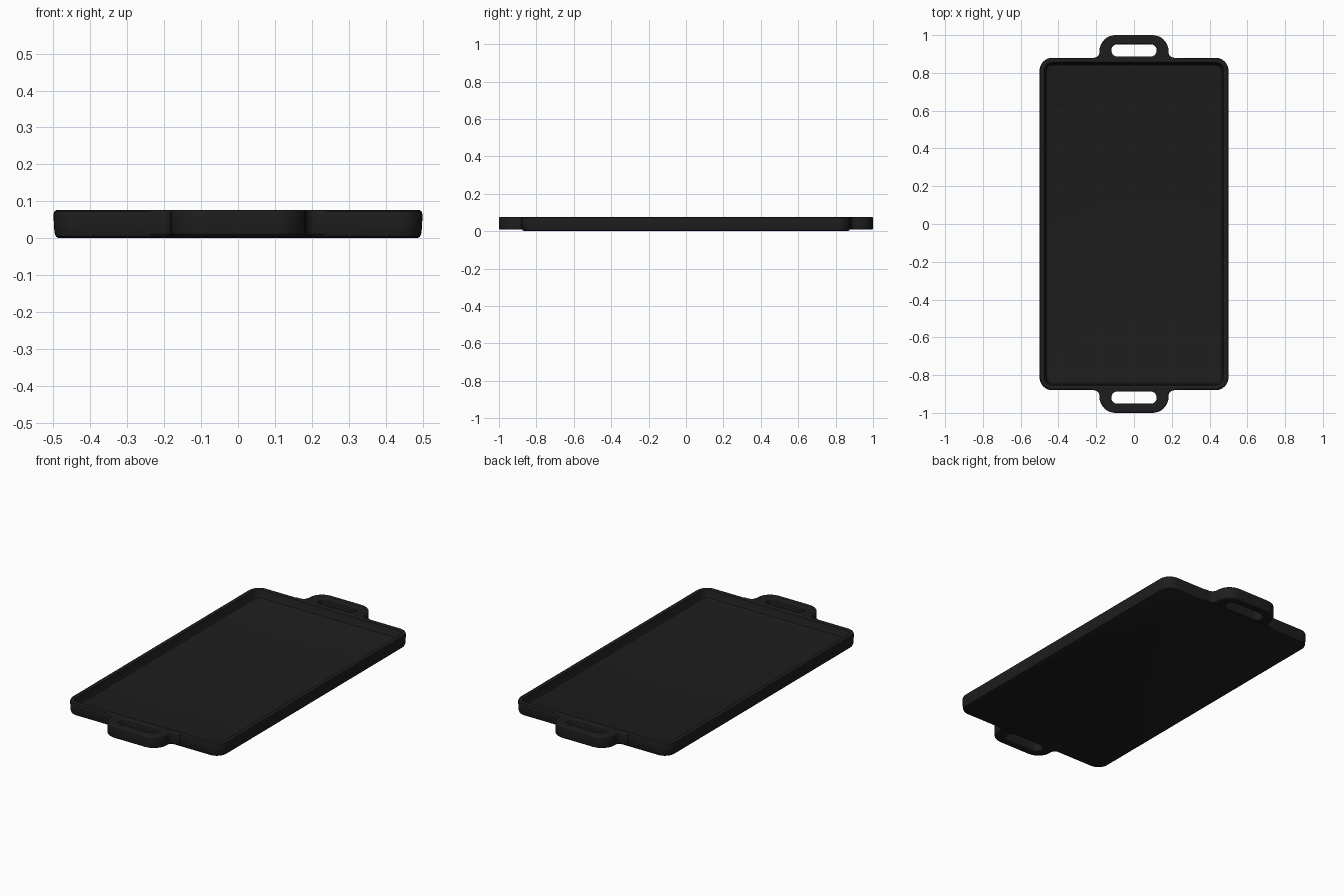
import bpy
import bmesh
from math import radians, sin, tan
from mathutils import Vector

cube = bpy.data.objects.get("Cube")
if cube:
    bpy.data.objects.remove(cube)

iron = bpy.data.materials.new("black cast iron")
iron.use_nodes = True
colour = (0.0125, 0.0125, 0.0125, 1)
iron.diffuse_color = colour
bsdf = iron.node_tree.nodes["Principled BSDF"]
bsdf.inputs["Base Color"].default_value = colour
bsdf.inputs["Roughness"].default_value = 0.7


def rounded(corners, steps=8):
    """Outline from (x, y, radius) corners, each replaced by an arc."""
    outline = []
    for i, (x, y, r) in enumerate(corners):
        p = Vector((x, y))
        if r == 0:
            outline.append(p)
            continue
        a = (Vector(corners[i - 1][:2]) - p).normalized()
        b = (Vector(corners[(i + 1) % len(corners)][:2]) - p).normalized()
        half = a.angle(b) / 2
        centre = p + (a + b).normalized() * r / sin(half)
        start = (p + a * r / tan(half) - centre).normalized()
        end = (p + b * r / tan(half) - centre).normalized()
        for k in range(steps + 1):
            outline.append(centre + start.slerp(end, k / steps) * r)
    return outline


def rectangle(hx, hy, r, cy=0):
    return rounded([(hx, cy - hy, r), (hx, cy + hy, r),
                    (-hx, cy + hy, r), (-hx, cy - hy, r)])


def add_object(name, mesh):
    mesh.materials.clear()
    mesh.materials.append(iron)
    ob = bpy.data.objects.new(name, mesh)
    bpy.context.collection.objects.link(ob)
    bpy.ops.object.select_all(action="DESELECT")
    ob.select_set(True)
    bpy.context.view_layer.objects.active = ob
    bpy.ops.object.shade_smooth_by_angle(angle=radians(35))
    return ob


# Tray: rounded rectangles lofted from the base, over the rim, to the floor
section = [(0.016, 0), (0.007, 0.004), (0.003, 0.014), (0, 0.064), (0.003, 0.073),
           (0.010, 0.077), (0.020, 0.077), (0.026, 0.073), (0.029, 0.064),
           (0.033, 0.037), (0.037, 0.031), (0.044, 0.029)]
bm = bmesh.new()
rings = [[bm.verts.new((p.x, p.y, z)) for p in rectangle(0.5 - d, 0.88 - d, 0.068 - d)]
         for d, z in section]
for low, high in zip(rings, rings[1:]):
    for i in range(len(low)):
        j = (i + 1) % len(low)
        bm.faces.new((low[i], low[j], high[j], high[i]))
bm.faces.new(rings[0][::-1])
bm.faces.new(rings[-1])
bmesh.ops.recalc_face_normals(bm, faces=bm.faces)
tray_mesh = bpy.data.meshes.new("tray")
bm.to_mesh(tray_mesh)
bm.free()
add_object("tray", tray_mesh)


# Handles: flared loops with a slot, softened along every edge
def handle(name, side):
    bevel = 0.007
    grip = rounded([(0.24, 0.862, 0), (0.24, 0.88, 0), (0.183, 0.88, 0.03),
                    (0.183, 1.0, 0.085), (-0.183, 1.0, 0.085),
                    (-0.183, 0.88, 0.03), (-0.24, 0.88, 0), (-0.24, 0.862, 0)])
    slot = rectangle(0.12, 0.032, 0.031, 0.919)
    curve = bpy.data.curves.new(name, "CURVE")
    curve.dimensions = "2D"
    curve.fill_mode = "BOTH"
    curve.extrude = 0.0345 - bevel
    curve.bevel_depth = bevel
    curve.bevel_resolution = 2
    curve.offset = -bevel
    for outline in (grip, slot):
        spline = curve.splines.new("POLY")
        spline.points.add(len(outline) - 1)
        for point, p in zip(spline.points, outline):
            point.co = (p.x * side, p.y * side, 0, 1)
        spline.use_cyclic_u = True
    helper = bpy.data.objects.new(name + " outline", curve)
    bpy.context.collection.objects.link(helper)
    graph = bpy.context.evaluated_depsgraph_get()
    mesh = bpy.data.meshes.new_from_object(helper.evaluated_get(graph))
    bpy.data.objects.remove(helper)
    ob = add_object(name, mesh)
    ob.location.z = 0.0425


handle("back_handle", 1)
handle("front_handle", -1)
